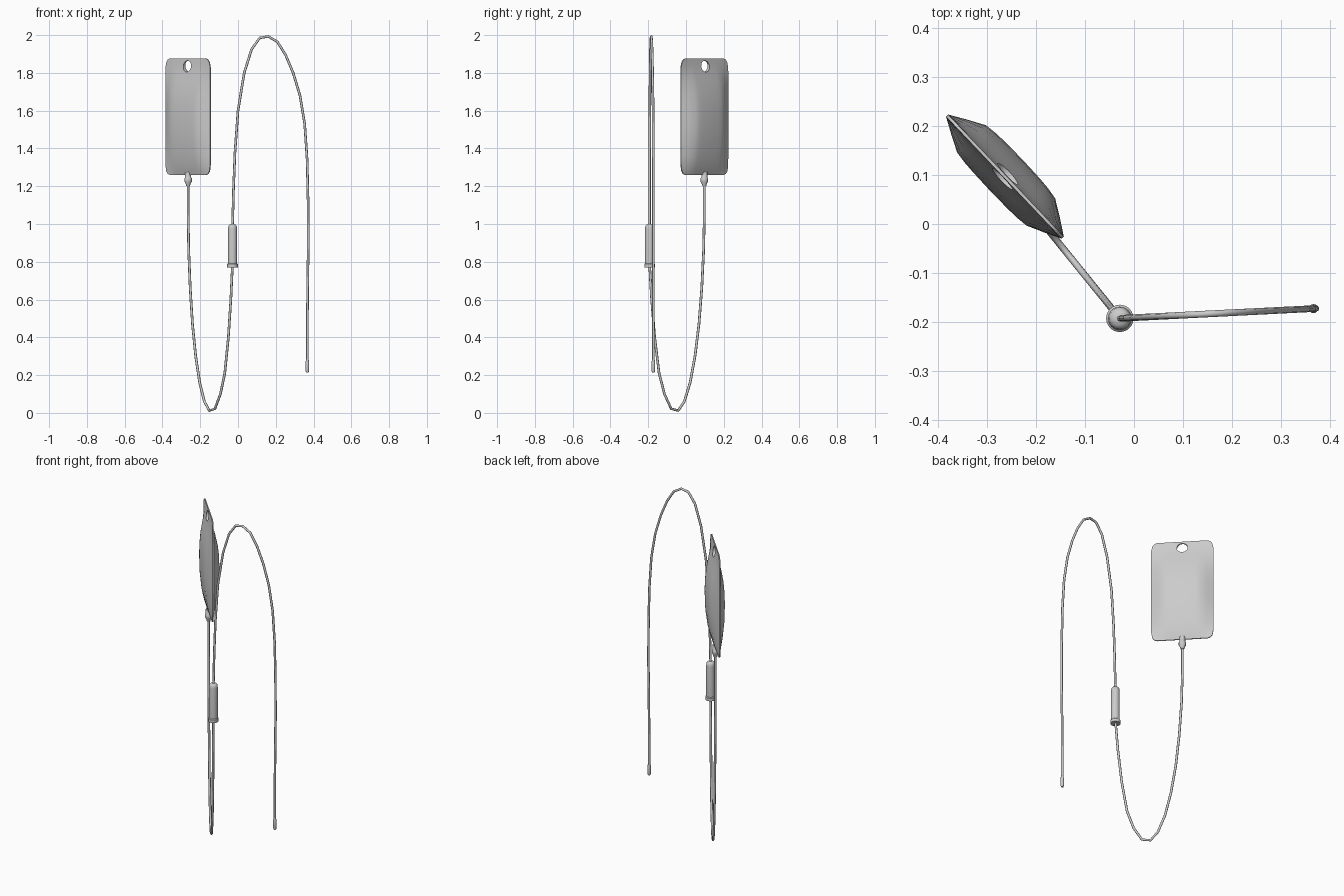
import bpy, bmesh, math
from mathutils import Matrix

if "Cube" in bpy.data.objects:
    bpy.data.objects.remove(bpy.data.objects["Cube"])

BAG = (-0.264, 0.097)      # plan position of the bag
CHAMBER = (-0.029, -0.193) # plan position of the drip chamber


def add_mesh(name, bm, loc, rot=0.0):
    bmesh.ops.remove_doubles(bm, verts=bm.verts, dist=1e-5)
    bmesh.ops.recalc_face_normals(bm, faces=bm.faces)
    me = bpy.data.meshes.new(name)
    bm.to_mesh(me)
    bm.free()
    ob = bpy.data.objects.new(name, me)
    bpy.context.collection.objects.link(ob)
    ob.location = loc
    ob.rotation_euler.z = rot
    return ob


def smooth(ob, angle=40):
    bpy.ops.object.select_all(action='DESELECT')
    ob.select_set(True)
    bpy.context.view_layer.objects.active = ob
    bpy.ops.object.shade_smooth_by_angle(angle=math.radians(angle))


def lathe(name, profile, xy, sides=20):
    bm = bmesh.new()
    rings = [[bm.verts.new((r * math.cos(math.tau * i / sides),
                            r * math.sin(math.tau * i / sides), z))
              for i in range(sides)] for r, z in profile]
    for a, b in zip(rings, rings[1:]):
        for i in range(sides):
            j = (i + 1) % sides
            bm.faces.new((a[i], a[j], b[j], b[i]))
    bm.faces.new(rings[0])
    bm.faces.new(rings[-1])
    ob = add_mesh(name, bm, (*xy, 0))
    smooth(ob)
    return ob


def tube(name, xz, start, end, radius):
    # the path hangs in a vertical plane running from start to end
    cu = bpy.data.curves.new(name, 'CURVE')
    cu.dimensions = '3D'
    cu.bevel_depth = radius
    cu.bevel_resolution = 2
    cu.use_fill_caps = True
    sp = cu.splines.new('POLY')
    sp.points.add(len(xz) - 1)
    for p, (x, z) in zip(sp.points, xz):
        t = (x - start[0]) / (end[0] - start[0])
        p.co = (x, start[1] + t * (end[1] - start[1]), z, 1)
    sp.use_smooth = True
    ob = bpy.data.objects.new(name, cu)
    bpy.context.collection.objects.link(ob)
    return ob


# Fluid bag: two bulging sheets; rows hold height, half width, bulge
rows = [(1.26, .140, 0), (1.266, .155, .05), (1.28, .166, .17), (1.31, .171, .38),
        (1.36, .172, .64), (1.45, .172, .91), (1.51, .172, .98), (1.57, .172, 1),
        (1.63, .172, .95), (1.69, .172, .80), (1.75, .172, .52), (1.80, .172, .24),
        (1.83, .171, .12), (1.855, .165, .05), (1.869, .155, .02), (1.876, .140, 0)]
half = [(0, 1), (.3, .98), (.45, .95), (.6, .87), (.8, .45), (1, 0)]
cols = [(-u, f) for u, f in reversed(half[1:])] + half
bm = bmesh.new()
sheets = []
for sign, depth in ((1, .050), (-1, .042)):
    sheets.append([[bm.verts.new((u * w, sign * (.003 + (depth - .003) * f * g), z))
                    for u, f in cols] for z, w, g in rows])
nr, nc = len(rows), len(cols)
for s in sheets:
    for i in range(nr - 1):
        for j in range(nc - 1):
            bm.faces.new((s[i][j], s[i][j + 1], s[i + 1][j + 1], s[i + 1][j]))
rim = ([(0, j) for j in range(nc)] + [(i, nc - 1) for i in range(1, nr)]
       + [(nr - 1, j) for j in range(nc - 2, -1, -1)] + [(i, 0) for i in range(nr - 2, 0, -1)])
a, b = sheets
for (i, j), (k, l) in zip(rim, rim[1:] + rim[:1]):
    bm.faces.new((a[i][j], a[k][l], b[k][l], b[i][j]))
turn = math.atan2(-0.25, 0.237)
bag = add_mesh("fluid_bag", bm, (*BAG, 0), turn)

# Hanging hole through the top of the bag
bm = bmesh.new()
bmesh.ops.create_cone(bm, cap_ends=True, segments=20, radius1=.03, radius2=.03, depth=.2,
                      matrix=Matrix.Translation((0, 0, 1.835)) @ Matrix.Rotation(math.pi / 2, 4, 'X'))
cutter = add_mesh("hole_cutter", bm, (*BAG, 0), turn)
cutter.hide_render = True
cutter.hide_set(True)
mod = bag.modifiers.new("hole", 'BOOLEAN')
mod.operation = 'DIFFERENCE'
mod.solver = 'EXACT'
mod.object = cutter
bpy.context.view_layer.objects.active = bag
bag.select_set(True)
bpy.ops.object.modifier_apply(modifier="hole")
bpy.data.objects.remove(cutter)
smooth(bag)

# Outlet port under the bag
lathe("bag_port", [(.016, 1.275), (.016, 1.247), (.020, 1.242), (.020, 1.225),
                   (.012, 1.210), (.010, 1.200)], BAG, 16)

# Drip chamber with a wider rim at the bottom
lathe("drip_chamber", [(.010, .770), (.028, .770), (.028, .788), (.024, .792), (.024, .975),
                       (.022, .990), (.016, .997), (.007, 1.0)], CHAMBER, 24)

# Lower tube loop: bag to chamber
tube("lower_tube", [(-.264, 1.22), (-.264, 1.05), (-.261, .86), (-.253, .66), (-.241, .47),
                    (-.224, .30), (-.203, .16), (-.178, .06), (-.152, .012), (-.122, .022),
                    (-.093, .10), (-.070, .21), (-.051, .40), (-.038, .60), (-.029, .79)],
     BAG, CHAMBER, .007)

# Upper tube loop: chamber to free end
arch_end = (.367, -.173)
tube("upper_tube", [(-.029, .98), (-.024, 1.18), (-.016, 1.38), (0, 1.60), (.033, 1.80),
                    (.072, 1.925), (.115, 1.985), (.160, 1.993), (.208, 1.965), (.252, 1.895),
                    (.292, 1.80), (.328, 1.68), (.353, 1.53), (.366, 1.34), (.371, 1.12),
                    (.372, .90), (.369, .68), (.367, .46), (.367, .24)],
     CHAMBER, arch_end, .0068)

# Connector tip on the free end
lathe("tube_tip", [(.007, .282), (.0095, .270), (.0095, .225), (.007, .215)], arch_end, 12)
